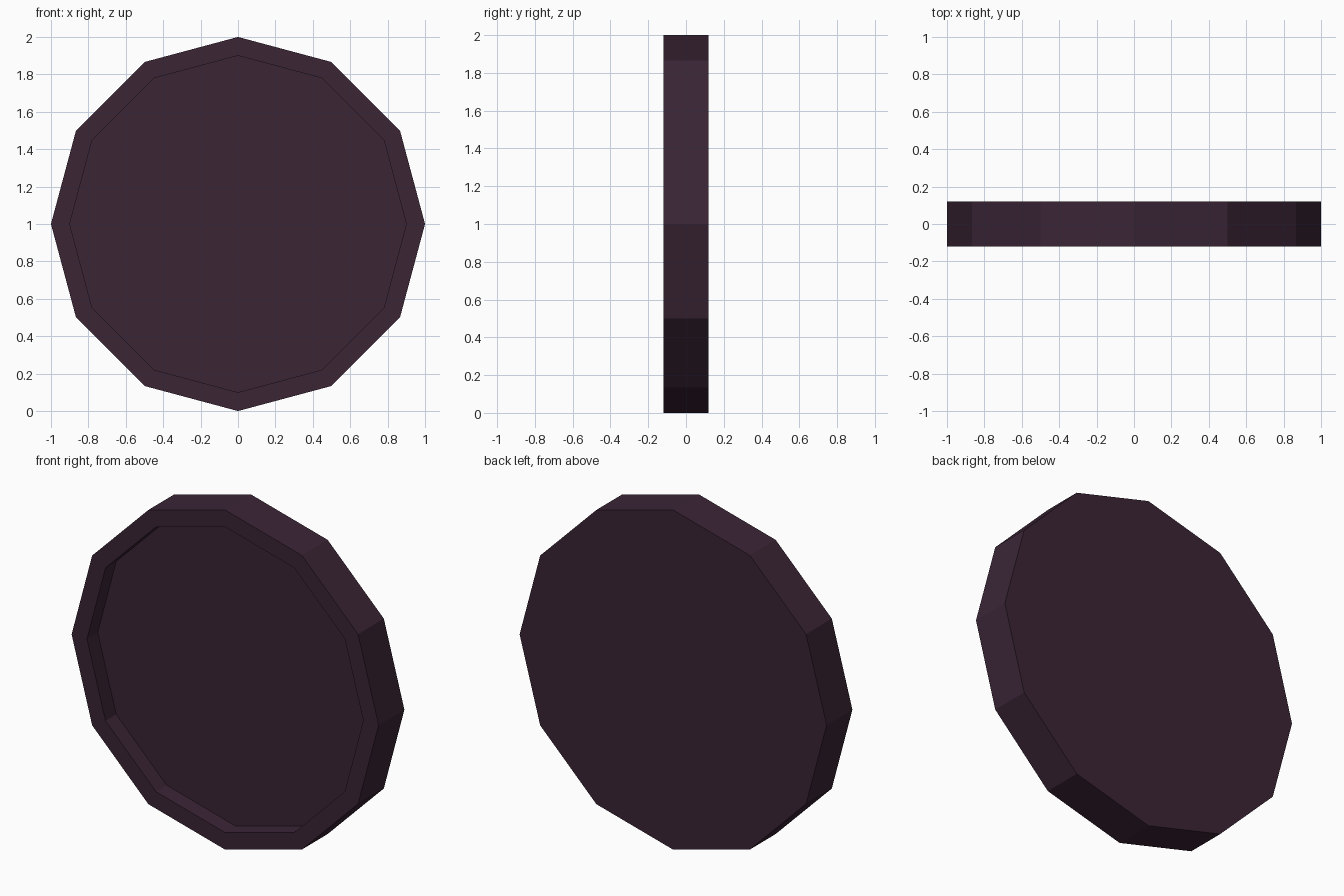
import bpy, bmesh, math

if "Cube" in bpy.data.objects:
    bpy.data.objects.remove(bpy.data.objects["Cube"])

SIDES, DEPTH, RECESS = 12, 0.24, 0.10
R_OUT, R_IN = 1.0, 0.9

mat = bpy.data.materials.new("dark plum")
mat.diffuse_color = (0.043, 0.018, 0.036, 1.0)
mat.use_nodes = True
mat.node_tree.nodes["Principled BSDF"].inputs["Base Color"].default_value = mat.diffuse_color

bm = bmesh.new()


def ring(radius, y):
    """Twelve-sided loop facing the front, centred at z = 1."""
    return [bm.verts.new((radius * math.cos(2 * math.pi * i / SIDES), y,
                          1.0 + radius * math.sin(2 * math.pi * i / SIDES)))
            for i in range(SIDES)]


# Loops from the back, round the rim, into the front recess
loops = [ring(R_OUT, DEPTH / 2),
         ring(R_OUT, -DEPTH / 2),
         ring(R_IN, -DEPTH / 2),
         ring(R_IN, -DEPTH / 2 + RECESS)]
for a, b in zip(loops, loops[1:]):
    for i in range(SIDES):
        j = (i + 1) % SIDES
        bm.faces.new((a[i], a[j], b[j], b[i]))

# Flat back and recessed front floor
bm.faces.new(loops[0])
bm.faces.new(loops[-1])
bmesh.ops.recalc_face_normals(bm, faces=bm.faces)

mesh = bpy.data.meshes.new("recessed_disc")
bm.to_mesh(mesh)
bm.free()
mesh.materials.append(mat)
disc = bpy.data.objects.new("recessed_disc", mesh)
bpy.context.collection.objects.link(disc)
